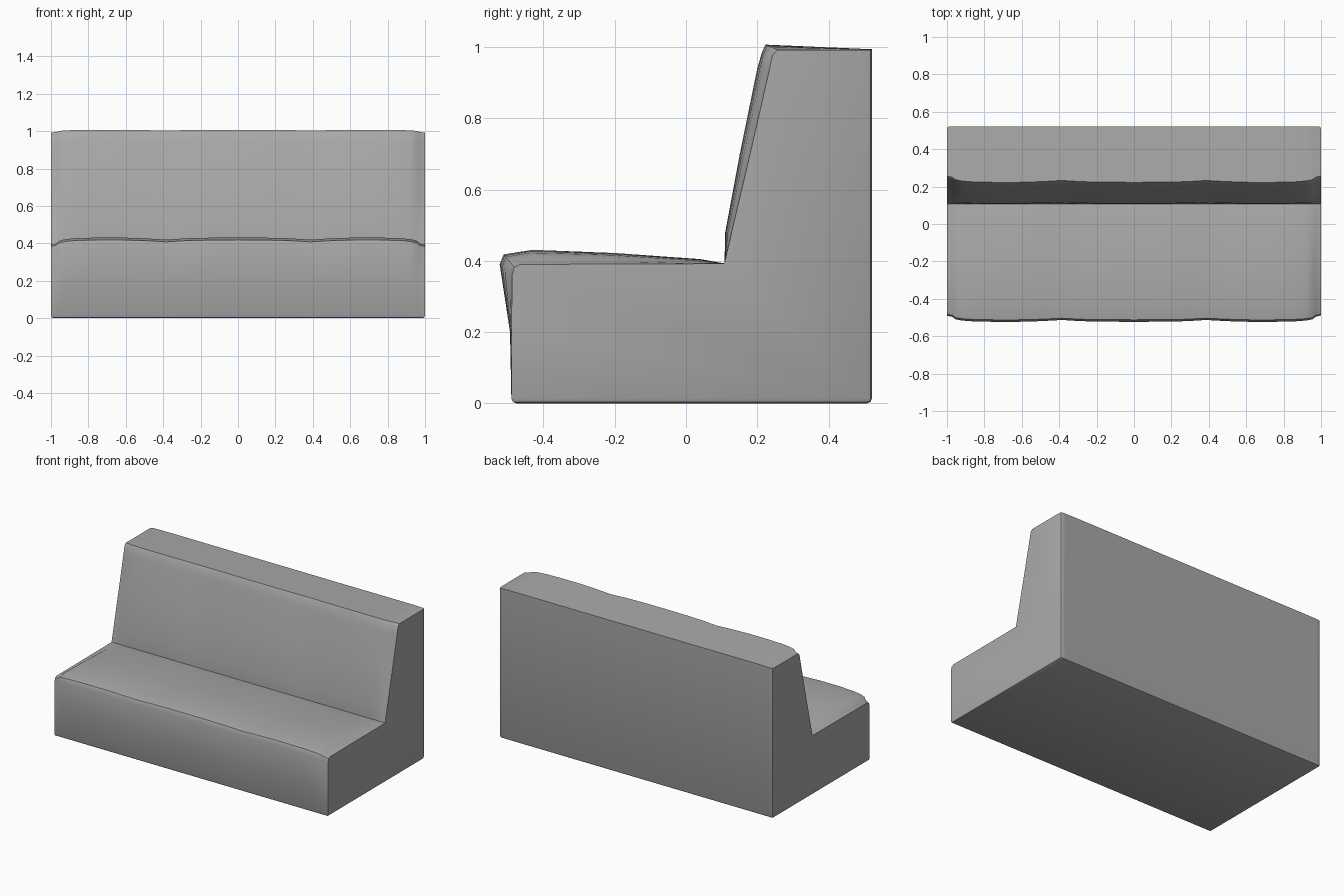
import bpy, bmesh, math

if "Cube" in bpy.data.objects:
    bpy.data.objects.remove(bpy.data.objects["Cube"], do_unlink=True)

# Upholstery colour
grey = bpy.data.materials.new("grey upholstery")
grey.use_nodes = True
colour = (0.4, 0.4, 0.4, 1)
grey.diffuse_color = colour
grey.node_tree.nodes["Principled BSDF"].inputs["Base Color"].default_value = colour

# Side profile (y, z): flat at the ends, padded at the middle of each cushion
flat = [(-.49, 0), (-.49, .2), (-.488, .36), (-.482, .382), (-.465, .39), (-.2, .391),
        (.04, .392), (.108, .393), (.128, .48), (.18, .7), (.235, .94), (.243, .978),
        (.258, .992), (.522, .992), (.522, 0)]
padded = [(-.49, 0), (-.494, .2), (-.523, .39), (-.512, .418), (-.43, .431), (-.2, .422),
          (.04, .405), (.108, .393), (.11, .48), (.151, .7), (.2, .94), (.213, .985),
          (.223, 1.007), (.522, .994), (.522, 0)]

# Padding amount at stations across the right half, dipping at the cushion seam
half = [(0, 1), (.15, .98), (.28, .9), (.385, .72), (.5, .9), (.62, 1), (.75, 1),
        (.86, .93), (.92, .8), (.955, .6), (.97, .25), (1, 0)]
stations = [(-x, f) for x, f in reversed(half[1:])] + half

# Bench body lofted across the stations
bm = bmesh.new()
rings = []
for x, f in stations:
    rings.append([bm.verts.new((x, a[0] + (b[0] - a[0]) * f, a[1] + (b[1] - a[1]) * f))
                  for a, b in zip(flat, padded)])
count = len(flat)
for r, s in zip(rings, rings[1:]):
    for i in range(count):
        j = (i + 1) % count
        bm.faces.new((r[i], r[j], s[j], s[i]))
bm.faces.new(rings[0])
bm.faces.new(rings[-1])
bmesh.ops.recalc_face_normals(bm, faces=bm.faces)


# Soften the bottom rim and the upright back corners
def rim(edge):
    if edge.calc_face_angle(0) < 1:
        return False
    a, b = (v.co for v in edge.verts)
    bottom = max(a.z, b.z) < .001
    back = min(a.y, b.y) > .52 and abs(a.x) > .99 and abs(b.x) > .99
    return bottom or back


bmesh.ops.bevel(bm, geom=[e for e in bm.edges if rim(e)], offset=.014,
                segments=2, profile=.5, affect='EDGES')
mesh = bpy.data.meshes.new("bench_seat")
bm.to_mesh(mesh)
bm.free()
bench = bpy.data.objects.new("bench_seat", mesh)
bpy.context.collection.objects.link(bench)
mesh.materials.append(grey)

# Smooth shading with sharp corners kept
bpy.ops.object.select_all(action='DESELECT')
bench.select_set(True)
bpy.context.view_layer.objects.active = bench
bpy.ops.object.shade_smooth_by_angle(angle=math.radians(40))
